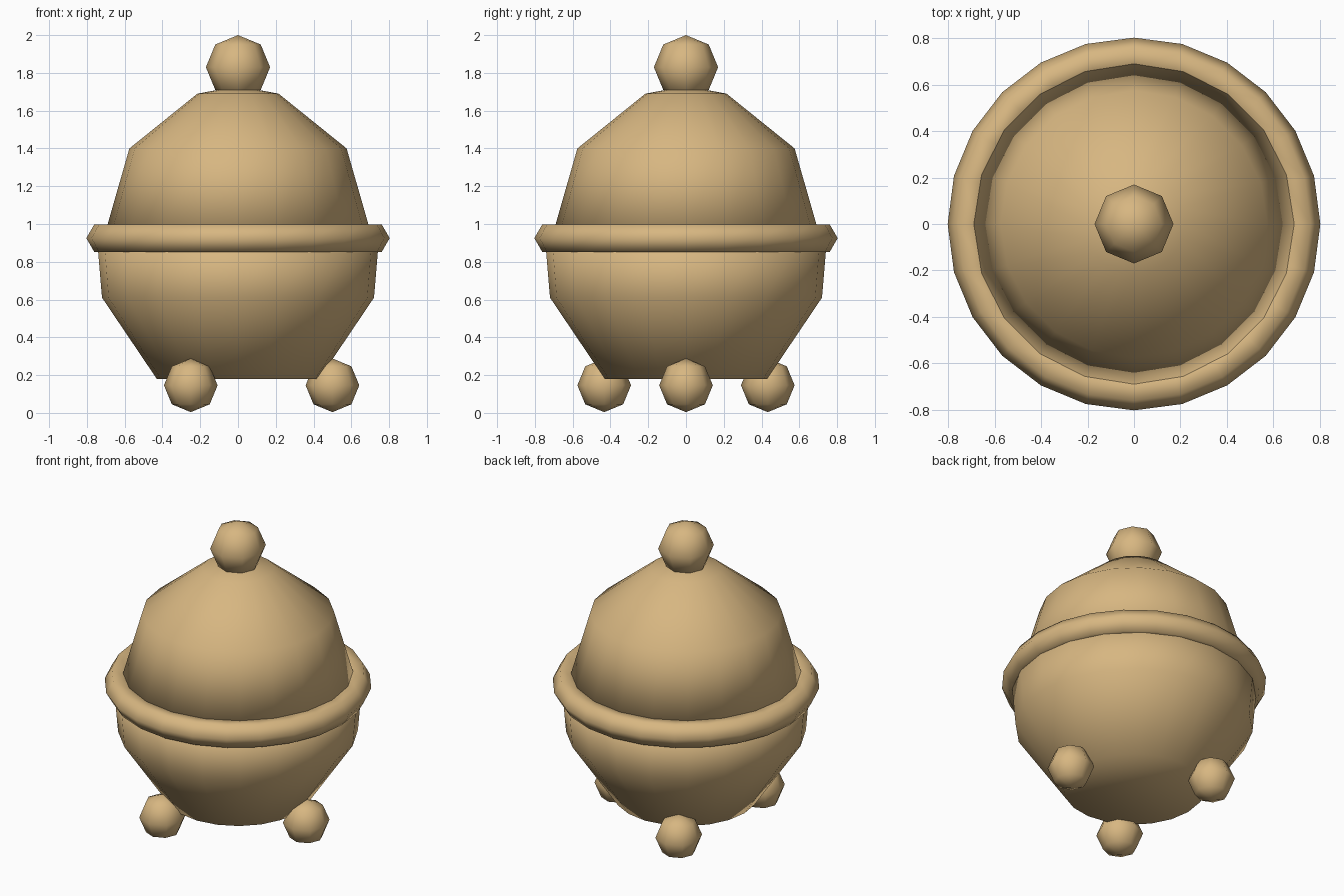
import bpy, math

if "Cube" in bpy.data.objects:
    bpy.data.objects.remove(bpy.data.objects["Cube"])

mat = bpy.data.materials.new("warm tan")
mat.diffuse_color = (0.68, 0.47, 0.22, 1)
mat.use_nodes = True
mat.node_tree.nodes["Principled BSDF"].inputs["Base Color"].default_value = mat.diffuse_color


def finish(ob, name):
    ob.name = name
    ob.data.materials.clear()
    ob.data.materials.append(mat)
    for p in ob.data.polygons:
        p.use_smooth = True


def lathe(name, profile, n=20, pole=None):
    """Turn (radius, z) points round z; ends are capped, or closed to a pole at the top."""
    verts = [(r * math.cos(2 * math.pi * i / n), r * math.sin(2 * math.pi * i / n), z)
             for r, z in profile for i in range(n)]
    faces = [(k * n + i, k * n + (i + 1) % n, (k + 1) * n + (i + 1) % n, (k + 1) * n + i)
             for k in range(len(profile) - 1) for i in range(n)]
    faces.append(tuple(reversed(range(n))))
    top = (len(profile) - 1) * n
    if pole is None:
        faces.append(tuple(range(top, top + n)))
    else:
        verts.append((0, 0, pole))
        faces += [(top + i, top + (i + 1) % n, len(verts) - 1) for i in range(n)]
    me = bpy.data.meshes.new(name)
    me.from_pydata(verts, [], faces)
    ob = bpy.data.objects.new(name, me)
    bpy.context.collection.objects.link(ob)
    finish(ob, name)


def ball(name, r, loc):
    bpy.ops.mesh.primitive_uv_sphere_add(segments=8, ring_count=4, radius=r, location=loc)
    finish(bpy.context.object, name)


# bowl and domed lid, meeting inside the rim
lathe("bowl", [(0.43, 0.18), (0.72, 0.61), (0.747, 0.93)])
lathe("lid", [(0.71, 0.93), (0.575, 1.4), (0.215, 1.69)], pole=1.73)

# rim ring with six-sided section
bpy.ops.mesh.primitive_torus_add(major_segments=24, minor_segments=6, major_radius=0.718,
                                 minor_radius=0.085, location=(0, 0, 0.925))
finish(bpy.context.object, "rim")

# knob and three feet
ball("knob", 0.17, (0, 0, 1.83))
for i in range(3):
    a = 2 * math.pi * i / 3
    ball(f"foot_{i + 1}", 0.142, (0.5 * math.cos(a), 0.5 * math.sin(a), 0.146))
